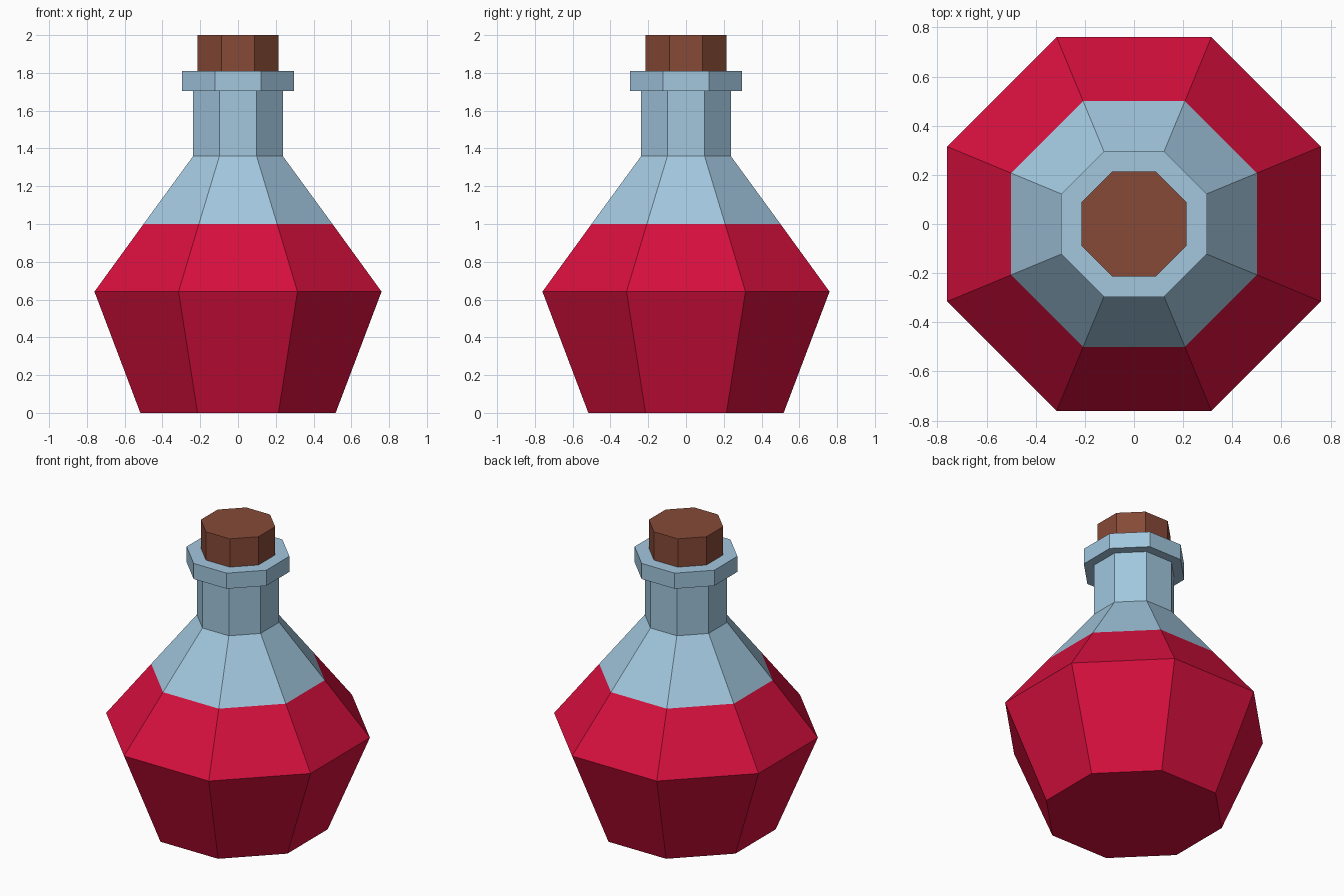
import bpy, bmesh
from math import pi, cos, sin

if "Cube" in bpy.data.objects:
    bpy.data.objects.remove(bpy.data.objects["Cube"])

SIDES = 8


def material(name, color):
    m = bpy.data.materials.new(name)
    m.diffuse_color = (*color, 1)
    m.use_nodes = True
    m.node_tree.nodes["Principled BSDF"].inputs["Base Color"].default_value = m.diffuse_color
    return m


def lathe(name, profile, mat, cap_bottom=False, cap_top=False):
    """Revolve (half width across flats, z) points into a flat-sided octagonal part."""
    bm = bmesh.new()
    rings = []
    for half, z in profile:
        r = half / cos(pi / SIDES)
        angles = [(i + 0.5) * 2 * pi / SIDES for i in range(SIDES)]
        rings.append([bm.verts.new((r * cos(a), r * sin(a), z)) for a in angles])
    for low, high in zip(rings, rings[1:]):
        for i in range(SIDES):
            j = (i + 1) % SIDES
            bm.faces.new((low[i], low[j], high[j], high[i]))
    if cap_bottom:
        bm.faces.new(rings[0][::-1])
    if cap_top:
        bm.faces.new(rings[-1])
    mesh = bpy.data.meshes.new(name)
    bm.to_mesh(mesh)
    bm.free()
    mesh.materials.append(mat)
    obj = bpy.data.objects.new(name, mesh)
    bpy.context.collection.objects.link(obj)
    return obj


glass = material("glass", (0.36, 0.57, 0.73))
red = material("red_liquid", (0.68, 0.005, 0.047))
brown = material("cork", (0.24, 0.068, 0.038))

# Filled lower body, up to the liquid level
lathe("liquid_body", [(0.517, 0), (0.76, 0.642), (0.50, 1.0)], red, cap_bottom=True)

# Clear shoulder, neck and lip, ending at the cork
lathe("glass_neck", [(0.50, 1.0), (0.237, 1.36), (0.237, 1.705), (0.296, 1.705),
                     (0.296, 1.81), (0.214, 1.81)], glass)

# Cork stopper
lathe("cork", [(0.214, 1.81), (0.214, 2.0)], brown, cap_bottom=True, cap_top=True)
